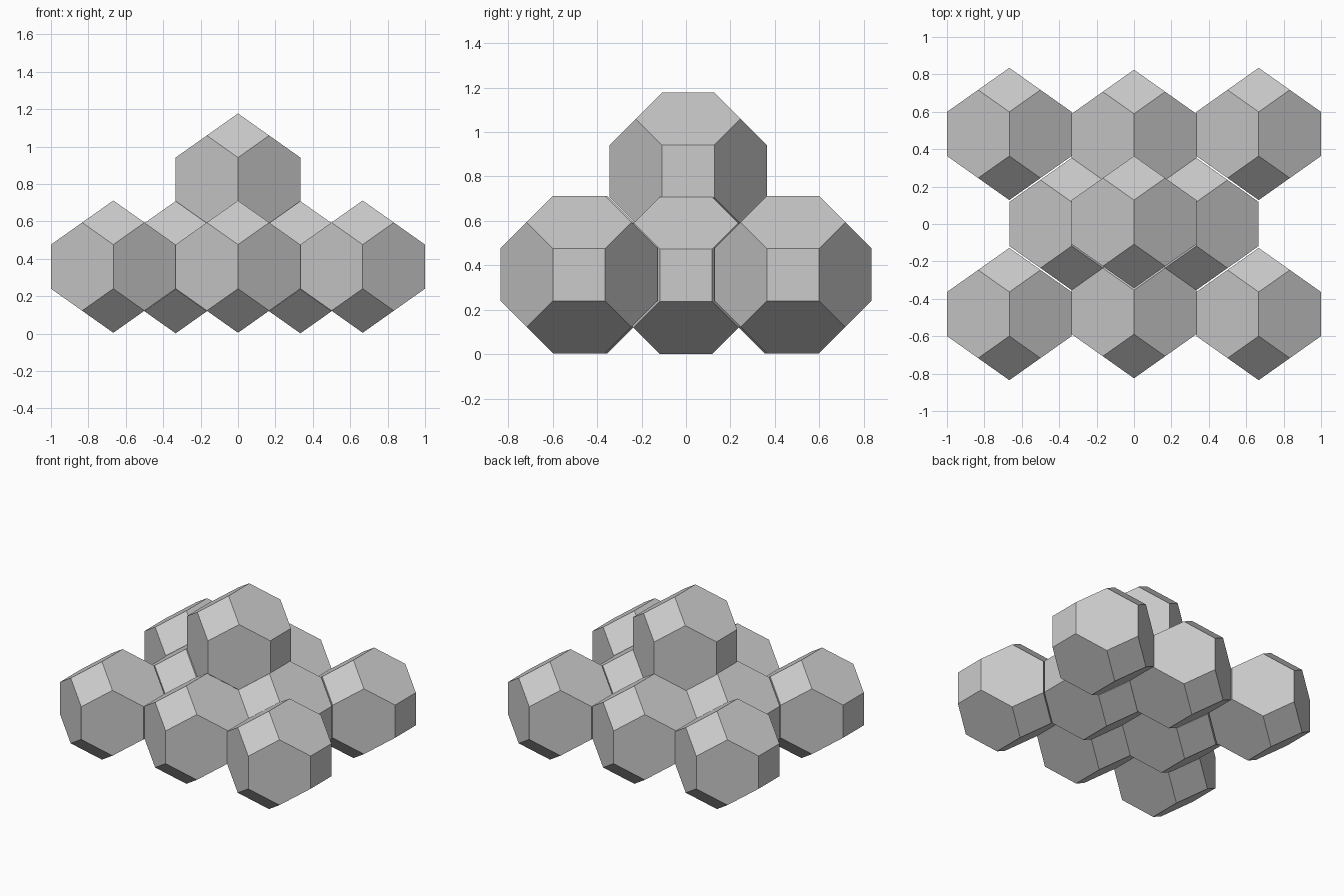
import bpy
import bmesh
from itertools import permutations, product
from math import pi, radians, sqrt
from mathutils import Matrix, Vector

default_cube = bpy.data.objects.get("Cube")
if default_cube:
    bpy.data.objects.remove(default_cube, do_unlink=True)

# One plain grey for every block
GREY = (0.6, 0.6, 0.6, 1.0)
grey = bpy.data.materials.new("plain_grey")
grey.use_nodes = True
grey.diffuse_color = GREY
grey.node_tree.nodes["Principled BSDF"].inputs["Base Color"].default_value = GREY

UNIT = 1 / 6                  # half the width across square faces is two units
STEP_X = 2 * UNIT             # offset between touching blocks along x
STEP_Y = 2 * sqrt(2) * UNIT   # offset between touching blocks along y or z
BASE_Z = 0.358


def make_block_mesh():
    """Truncated octahedron: hull of all signed permutations of (0, 1, 2)."""
    corners = {
        (p[0] * s[0], p[1] * s[1], p[2] * s[2])
        for p in permutations((0, 1, 2))
        for s in product((-1, 1), repeat=3)
    }
    bm = bmesh.new()
    turn = Matrix.Rotation(pi / 4, 3, "X")
    for corner in sorted(corners):
        bm.verts.new(turn @ Vector(corner) * UNIT)
    bmesh.ops.convex_hull(bm, input=bm.verts)
    # Merge hull triangles into clean squares and hexagons
    bmesh.ops.dissolve_limit(bm, angle_limit=radians(2), verts=bm.verts, edges=bm.edges)
    bmesh.ops.recalc_face_normals(bm, faces=bm.faces)
    mesh = bpy.data.meshes.new("block")
    bm.to_mesh(mesh)
    bm.free()
    mesh.materials.append(grey)
    return mesh


block_mesh = make_block_mesh()


def add_block(name, x, y, z):
    block = bpy.data.objects.new(name, block_mesh)
    block.location = (x, y, z)
    bpy.context.collection.objects.link(block)


# Front and back rows of three
for row, y in (("front", -STEP_Y), ("back", STEP_Y)):
    for side, column in (("right", -1), ("middle", 0), ("left", 1)):
        nudge = 0.01 * abs(column) * (1 if y > 0 else -1)
        add_block(f"{row}_{side}_block", column * 2 * STEP_X, y + nudge, BASE_Z)

# Pair nested between the rows
for side, sign in (("right", -1), ("left", 1)):
    add_block(f"centre_{side}_block", sign * STEP_X, 0, BASE_Z - 0.003)

# Single block resting on the pair
add_block("top_block", 0, 0.01, BASE_Z + STEP_Y - 0.006)
